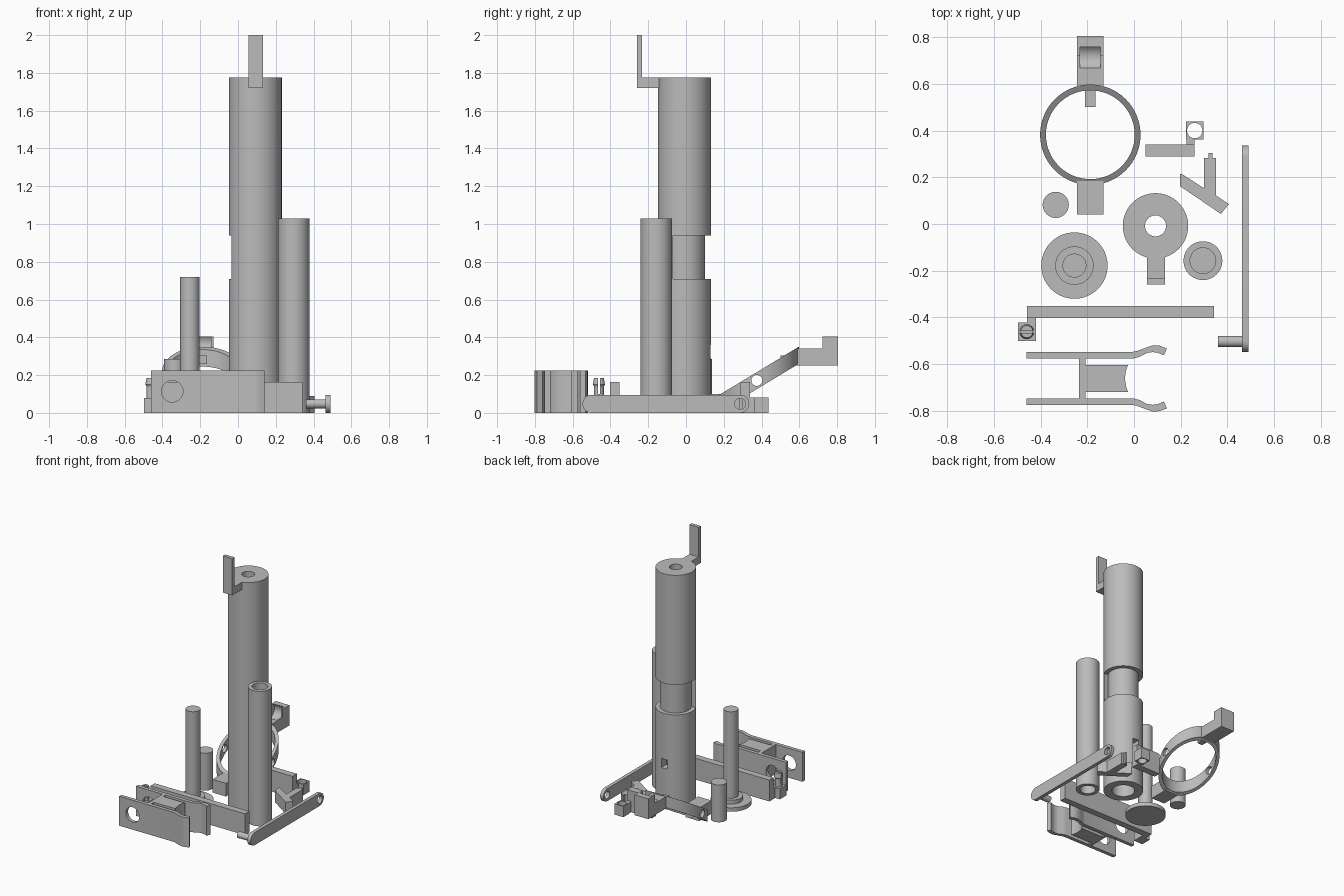
import bpy, bmesh, math
from mathutils import Matrix, Vector

if "Cube" in bpy.data.objects:
    bpy.data.objects.remove(bpy.data.objects["Cube"])

grey = bpy.data.materials.new("plain_grey")
grey.diffuse_color = (0.5, 0.5, 0.5, 1)
grey.use_nodes = True
grey.node_tree.nodes["Principled BSDF"].inputs["Base Color"].default_value = grey.diffuse_color


def finish(name, bm):
    bmesh.ops.recalc_face_normals(bm, faces=bm.faces)
    me = bpy.data.meshes.new(name)
    bm.to_mesh(me)
    bm.free()
    me.materials.append(grey)
    ob = bpy.data.objects.new(name, me)
    bpy.context.collection.objects.link(ob)
    return ob


def prism(name, pts, z0, z1, axis='Z'):
    """Extrude an outline along an axis; for X the outline is (y, z)."""
    bm = bmesh.new()
    face = bm.faces.new([bm.verts.new((a, b, z0)) for a, b in pts])
    ext = bmesh.ops.extrude_face_region(bm, geom=[face])['geom']
    verts = [v for v in ext if isinstance(v, bmesh.types.BMVert)]
    bmesh.ops.translate(bm, verts=verts, vec=(0, 0, z1 - z0))
    for v in bm.verts:
        a, b, c = v.co
        if axis == 'X':
            v.co = (c, a, b)
        elif axis == 'Y':
            v.co = (a, c, b)
    return finish(name, bm)


def box(name, x0, x1, y0, y1, z0, z1):
    return prism(name, [(x0, y0), (x1, y0), (x1, y1), (x0, y1)], z0, z1)


def arc(cx, cy, r, a0, a1, n):
    return [(cx + r * math.cos(math.radians(a0 + (a1 - a0) * i / n)),
             cy + r * math.sin(math.radians(a0 + (a1 - a0) * i / n))) for i in range(n + 1)]


def rod(name, a, b, r, lo, hi, axis='Z', n=40):
    return prism(name, arc(a, b, r, 0, 360, n)[:-1], lo, hi, axis)


def lathe(name, profile, cx, cy, n=64, closed=False):
    """Spin an (r, z) profile round a vertical axis; closed makes a ring section."""
    bm = bmesh.new()
    vs = [bm.verts.new((r, 0, z)) for r, z in profile]
    edges = [bm.edges.new(p) for p in zip(vs, vs[1:])]
    if closed:
        edges.append(bm.edges.new((vs[-1], vs[0])))
    bmesh.ops.spin(bm, geom=vs + edges, cent=(0, 0, 0), axis=(0, 0, 1),
                   angle=math.tau, steps=n, use_duplicate=False)
    bmesh.ops.remove_doubles(bm, verts=bm.verts, dist=1e-5)
    bmesh.ops.translate(bm, verts=bm.verts, vec=(cx, cy, 0))
    return finish(name, bm)


def boolean(ob, *others, op='DIFFERENCE'):
    for other in others:
        mod = ob.modifiers.new("bool", 'BOOLEAN')
        mod.operation, mod.solver, mod.object = op, 'EXACT', other
        dg = bpy.context.evaluated_depsgraph_get()
        me = bpy.data.meshes.new_from_object(ob.evaluated_get(dg))
        ob.modifiers.clear()
        ob.data = me
        bpy.data.objects.remove(other)
    return ob


# Main barrel: bored tube with a lid, long side slots and a relieved waist
bx, by = 0.092, -0.008
barrel = lathe("barrel", [(0.08, 0), (0.14, 0), (0.14, 1.775), (0.045, 1.775),
                          (0.045, 1.72), (0.08, 1.72)], bx, by, closed=True)
waist_r, flat = 0.108, -0.062
a = math.degrees(math.asin(-flat / waist_r))
waist = [(0.2, flat), (0.2, 0.2), (-0.2, 0.2), (-0.2, flat)] + arc(0, 0, waist_r, 180 + a, -a, 48)
slot = arc(by, 1.695, 0.032, 0, 180, 14) + arc(by, 1.012, 0.032, 180, 360, 14)
boolean(barrel,
        prism("waist_cutter", [(x + bx, y + by) for x, y in waist], 0.71, 0.94),
        prism("slot_cutter", slot, bx - 0.3, bx + 0.3, 'X'),
        box("window_cutter", bx - 0.025, bx + 0.025, 0.05, 0.2, 0.29, 0.36))

# Sight arm on the barrel top
prism("top_arm", [(-0.26, 1.72), (-0.135, 1.72), (-0.135, 1.775), (-0.232, 1.775),
                  (-0.232, 2.0), (-0.26, 2.0)], 0.055, 0.133, 'X')

# Side tube with a cross hole
tx, ty = 0.295, -0.157
tube = lathe("side_tube", [(0, 0.3), (0.055, 0.3), (0.055, 0), (0.083, 0), (0.083, 1.03),
                           (0.055, 1.03), (0.055, 0.4), (0, 0.4)], tx, ty)
boolean(tube, rod("cross_hole_cutter", tx, 0.86, 0.031, ty - 0.2, ty + 0.2, 'Y'))

# Plunger: stepped disc and rod
lathe("plunger", [(0, 0), (0.142, 0), (0.142, 0.03), (0.082, 0.03), (0.082, 0.06),
                  (0.051, 0.06), (0.051, 0.72), (0, 0.72)], -0.255, -0.178)

# Short peg with a cross hole
boolean(rod("short_peg", -0.335, 0.082, 0.056, 0, 0.285),
        rod("peg_hole_cutter", -0.335, 0.07, 0.022, 0, 0.2, 'Y'))

# Slanted ring with side holes
rx, ry = -0.187, 0.382
ring = lathe("slanted_ring", [(0.19, 0.13), (0.215, 0.13), (0.215, 0.22), (0.19, 0.22)],
             rx, ry, closed=True)
for v in ring.data.vertices:
    v.co.z += 0.605 * (v.co.y - ry)
boolean(ring, rod("ring_hole_cutter", 0.375, 0.172, 0.029, -0.6, 0.2, 'X'))
box("ring_pin", -0.21, -0.165, 0.5, 0.585, 0.26, 0.305)
box("ring_front_tab", -0.245, -0.13, 0.04, 0.19, 0, 0.1)
handle = prism("ring_handle", [(0.585, 0.25), (0.805, 0.25), (0.805, 0.405), (0.722, 0.405),
                               (0.722, 0.34), (0.585, 0.34)], -0.245, -0.13, 'X')
boolean(handle, rod("thumb_notch_cutter", 0.715, 0.37, 0.056, -0.232, -0.143, 'X'))

# Catch: bar with an eyelet block
box("catch_bar", 0.05, 0.258, 0.288, 0.34, 0, 0.163)
eyelet = prism("catch_eyelet", [(0.225, 0.335), (0.258, 0.335), (0.258, 0.362), (0.298, 0.362),
                                (0.298, 0.438), (0.222, 0.438), (0.222, 0.362), (0.225, 0.362)],
               0, 0.082)
boolean(eyelet, rod("eyelet_cutter", 0.26, 0.4, 0.033, -0.1, 0.2))

# Trigger: angled plate with a post and a tip
prism("trigger", [(0.197, 0.162), (0.372, 0.043), (0.406, 0.085), (0.35, 0.123), (0.35, 0.282),
                  (0.335, 0.282), (0.335, 0.303), (0.319, 0.303), (0.319, 0.282), (0.3, 0.282),
                  (0.3, 0.153), (0.205, 0.214), (0.197, 0.214)], 0, 0.09)

# Lever with rounded ends, an eye and a pin
lever = prism("lever", arc(0.287, 0.048, 0.048, -90, 90, 20) + arc(-0.5, 0.048, 0.048, 90, 270, 20),
              0.463, 0.49, 'X')
boolean(lever, rod("lever_eye_cutter", 0.287, 0.048, 0.029, 0.3, 0.6, 'X'))
rod("lever_pin", -0.503, 0.048, 0.024, 0.36, 0.465, 'X')

# Long bar with a split snap post
box("long_bar", -0.457, 0.342, -0.403, -0.352, 0, 0.163)
prism("post_base", [(-0.497, -0.5), (-0.42, -0.5), (-0.42, -0.4), (-0.457, -0.4),
                    (-0.457, -0.422), (-0.497, -0.422)], 0, 0.08)
boolean(lathe("snap_post", [(0, 0.07), (0.026, 0.07), (0.026, 0.14), (0.032, 0.15),
                            (0.026, 0.185), (0, 0.185)], -0.459, -0.461, 32),
        box("split_cutter", -0.55, -0.4, -0.466, -0.456, 0.1, 0.3))

# Clip: two mirrored spring plates, a cross wall and a cradle block
mid = -0.661
curl = [(0.035, 0.126), (0.08, 0.142), (0.11, 0.14), (0.141, 0.128)]
inner = [(0.128, 0.099), (0.1, 0.11), (0.08, 0.113), (0.055, 0.109), (0.025, 0.093), (0.0, 0.086)]
outline = [(-0.46, 0.114), (-0.005, 0.114), (0.015, 0.118)] + curl + inner + [(-0.46, 0.086)]
for side, name in ((-1, "front_clip_plate"), (1, "rear_clip_plate")):
    plate = prism(name, [(x, mid + side * y) for x, y in outline], 0, 0.225)
    y = mid + side * 0.1
    boolean(plate, rod("clip_hole_cutter", -0.348, 0.114, 0.057, y - 0.05, y + 0.05, 'Y'))
box("clip_wall", -0.235, -0.208, mid - 0.09, mid + 0.09, 0, 0.225)
prism("clip_cradle", [(-0.21, mid - 0.058), (-0.025, mid - 0.058)]
      + arc(0.1, mid, 0.138, 204, 156, 12) + [(-0.025, mid + 0.058), (-0.21, mid + 0.058)], 0, 0.225)

# Smooth round faces, keep edges sharp
for ob in bpy.context.collection.objects:
    ob.data.polygons.foreach_set("use_smooth", [True] * len(ob.data.polygons))
    ob.data.set_sharp_from_angle(angle=math.radians(30))
